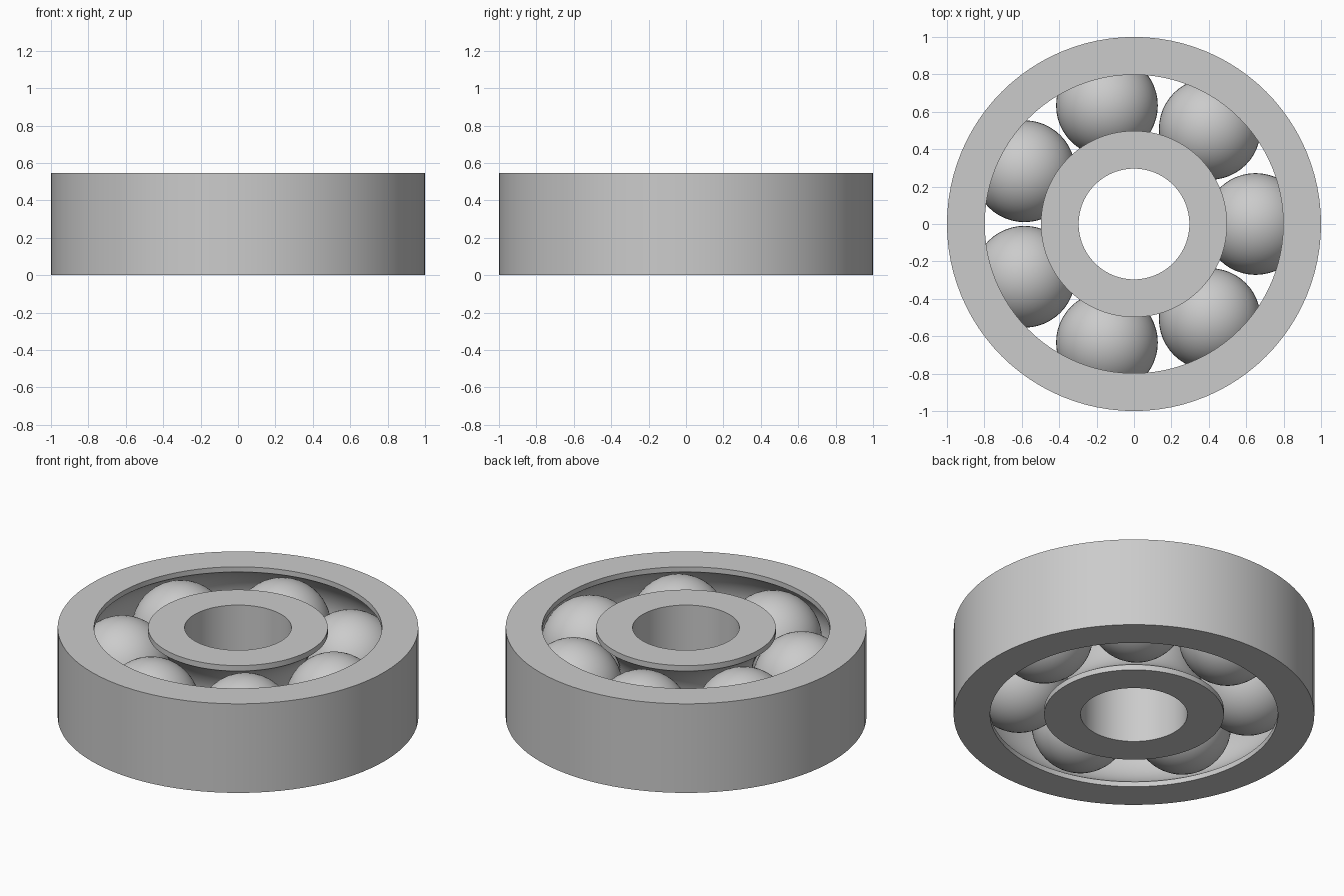
import bpy
import bmesh
import math
from mathutils import Vector, Matrix

HEIGHT = 0.545
MID = HEIGHT / 2
PITCH = 0.65          # radius of the circle of balls
BALL = 0.272
GROOVE = 0.283        # radius of the race groove
BALL_COUNT = 7

default = bpy.data.objects.get("Cube")
if default:
    bpy.data.objects.remove(default, do_unlink=True)

steel = bpy.data.materials.new("steel_grey")
steel.use_nodes = True
steel.diffuse_color = (0.6, 0.6, 0.6, 1)
steel.node_tree.nodes["Principled BSDF"].inputs["Base Color"].default_value = steel.diffuse_color


def finish(name, bm):
    """Turn a bmesh into a smooth-shaded steel object with crisp edges."""
    bmesh.ops.recalc_face_normals(bm, faces=bm.faces)
    mesh = bpy.data.meshes.new(name)
    bm.to_mesh(mesh)
    bm.free()
    mesh.materials.append(steel)
    obj = bpy.data.objects.new(name, mesh)
    bpy.context.collection.objects.link(obj)
    bpy.ops.object.select_all(action='DESELECT')
    obj.select_set(True)
    bpy.context.view_layer.objects.active = obj
    bpy.ops.object.shade_smooth_by_angle(angle=math.radians(30))


def grooved_ring(name, plain_radius, race_radius, segments=96, arc_steps=20):
    """Revolve a flat ring section whose race side has a round groove."""
    side = 1 if race_radius > PITCH else -1
    limit = math.acos(abs(race_radius - PITCH) / GROOVE)
    profile = [(plain_radius, 0), (race_radius, 0)]
    for i in range(arc_steps + 1):
        a = limit * (2 * i / arc_steps - 1)
        profile.append((PITCH + side * GROOVE * math.cos(a), MID + GROOVE * math.sin(a)))
    profile += [(race_radius, HEIGHT), (plain_radius, HEIGHT)]

    bm = bmesh.new()
    verts = [bm.verts.new((r, 0, z)) for r, z in profile]
    edges = [bm.edges.new((v, verts[(i + 1) % len(verts)])) for i, v in enumerate(verts)]
    bmesh.ops.spin(bm, geom=verts + edges, cent=Vector(), axis=Vector((0, 0, 1)),
                   angle=math.tau, steps=segments, use_duplicate=False)
    bmesh.ops.remove_doubles(bm, verts=bm.verts, dist=0.0001)
    finish(name, bm)


# Inner and outer races
grooved_ring("outer_ring", 1.0, 0.798)
grooved_ring("inner_ring", 0.296, 0.498)

# Balls spaced evenly around the groove
for i in range(BALL_COUNT):
    angle = math.tau * i / BALL_COUNT
    place = Matrix.Translation((PITCH * math.cos(angle), PITCH * math.sin(angle), MID))
    bm = bmesh.new()
    bmesh.ops.create_uvsphere(bm, u_segments=48, v_segments=24, radius=BALL, matrix=place)
    finish(f"ball_{i + 1}", bm)
